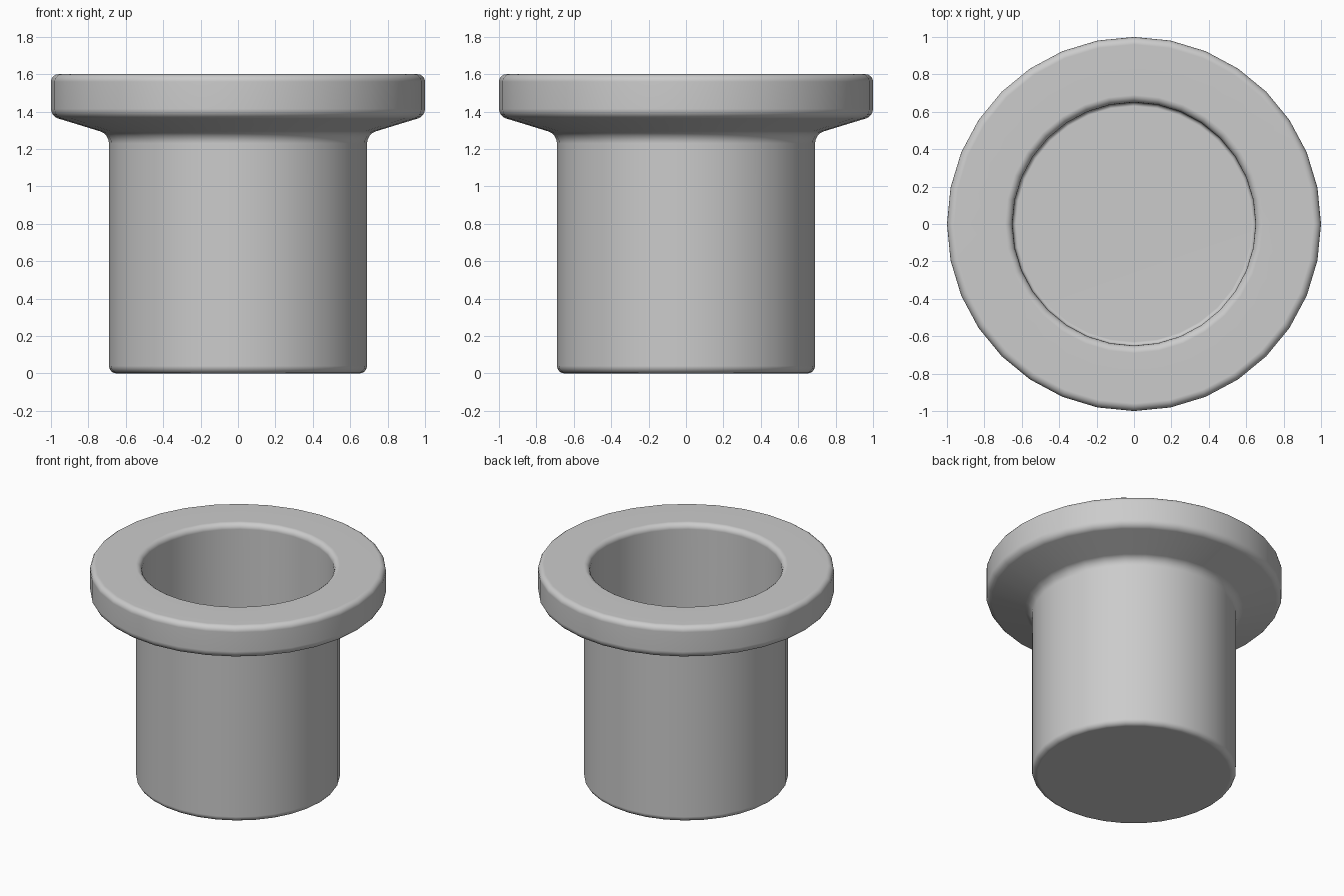
import bpy, bmesh, math
from mathutils import Vector

if "Cube" in bpy.data.objects:
    bpy.data.objects.remove(bpy.data.objects["Cube"])

SIDES = 32

def rounded(corners, steps=4):
    """Round each interior profile corner (r, z, radius of cutback) with a small curve."""
    pts = []
    for i, (r, z, cut) in enumerate(corners):
        p = Vector((r, z))
        if cut == 0:
            pts.append(p)
            continue
        before, after = Vector(corners[i - 1][:2]), Vector(corners[i + 1][:2])
        a = p + (before - p).normalized() * cut
        b = p + (after - p).normalized() * cut
        # circular arc tangent to both edges
        half = (a - p).angle(b - p) / 2
        centre = p + ((a + b) / 2 - p).normalized() * (cut / math.cos(half))
        rad = (a - centre).length
        for k in range(steps + 1):
            d = (a - centre).normalized().slerp((b - centre).normalized(), k / steps)
            pts.append(centre + d * rad)
    return pts

def lathe(name, profile):
    bm = bmesh.new()
    rings = []
    for p in profile:
        if p.x < 1e-6:
            rings.append([bm.verts.new((0, 0, p.y))])
        else:
            rings.append([bm.verts.new((p.x * math.cos(t), p.x * math.sin(t), p.y))
                          for t in (2 * math.pi * k / SIDES for k in range(SIDES))])
    for lo, hi in zip(rings, rings[1:]):
        for k in range(SIDES):
            n = (k + 1) % SIDES
            quad = [lo[k % len(lo)], lo[n % len(lo)], hi[n % len(hi)], hi[k % len(hi)]]
            bm.faces.new(list(dict.fromkeys(quad)))
    bmesh.ops.recalc_face_normals(bm, faces=bm.faces)
    mesh = bpy.data.meshes.new(name)
    bm.to_mesh(mesh)
    bm.free()
    obj = bpy.data.objects.new(name, mesh)
    bpy.context.collection.objects.link(obj)
    bpy.context.view_layer.objects.active = obj
    obj.select_set(True)
    bpy.ops.object.shade_smooth_by_angle(angle=math.radians(35))
    return obj

# Flanged cup: outer base, neck, flange, rim, then down the bore to the floor
corners = [
    (0, 0, 0),
    (0.69, 0, 0.04),
    (0.69, 1.28, 0.05),
    (1.0, 1.375, 0.04),
    (1.0, 1.6, 0.04),
    (0.65, 1.6, 0.04),
    (0.65, 0.04, 0.02),
    (0, 0.04, 0),
]
cup = lathe("flanged_cup", rounded(corners))

# Keep the flat faces evenly shaded
mod = cup.modifiers.new("weighted_normals", 'WEIGHTED_NORMAL')
mod.keep_sharp = True
